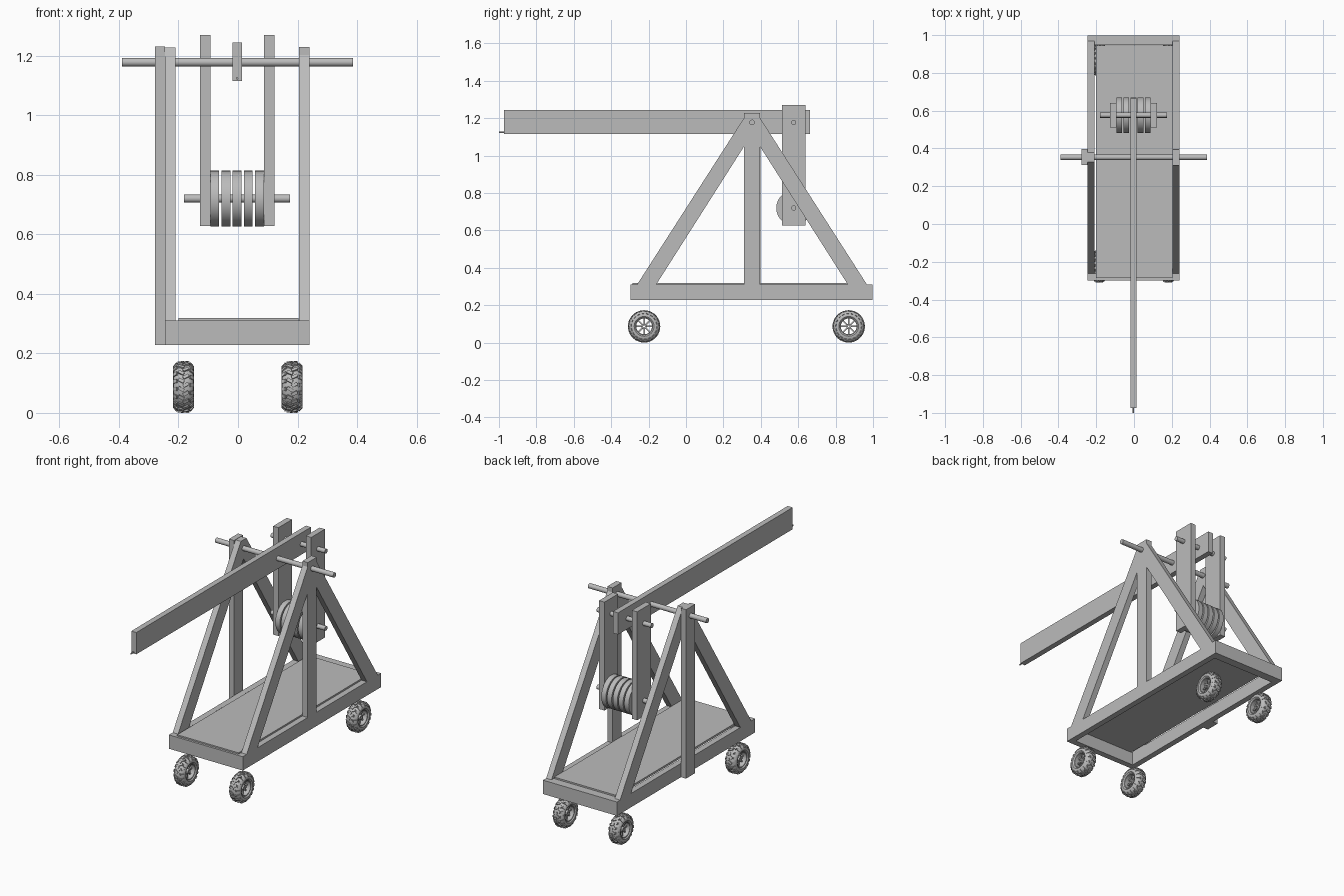
import bpy, bmesh, math
from mathutils import Matrix, Vector

cube = bpy.data.objects.get("Cube")
if cube:
    bpy.data.objects.remove(cube, do_unlink=True)

grey = bpy.data.materials.new("plain grey")
grey.use_nodes = True
grey.diffuse_color = (0.5, 0.5, 0.5, 1)
grey.node_tree.nodes["Principled BSDF"].inputs["Base Color"].default_value = (0.5, 0.5, 0.5, 1)


def finish(name, bm, smooth=False):
    bmesh.ops.recalc_face_normals(bm, faces=bm.faces[:])
    mesh = bpy.data.meshes.new(name)
    bm.to_mesh(mesh)
    bm.free()
    mesh.materials.append(grey)
    obj = bpy.data.objects.new(name, mesh)
    bpy.context.collection.objects.link(obj)
    if smooth:
        bpy.ops.object.select_all(action='DESELECT')
        obj.select_set(True)
        bpy.context.view_layer.objects.active = obj
        bpy.ops.object.shade_smooth_by_angle(angle=math.radians(35))
    return obj


def add_box(bm, size, matrix):
    bmesh.ops.create_cube(bm, size=1, matrix=matrix @ Matrix.Diagonal((*size, 1)))


def box(name, x, y, z):
    bm = bmesh.new()
    lo, hi = Vector((x[0], y[0], z[0])), Vector((x[1], y[1], z[1]))
    add_box(bm, hi - lo, Matrix.Translation((lo + hi) / 2))
    return finish(name, bm)


def rod(name, x, y, z, radius, axis='X', sides=32):
    # round bar between two coordinates along the axis
    bm = bmesh.new()
    turn = Matrix.Rotation(math.pi / 2, 4, 'Y' if axis == 'X' else 'X')
    mid = Vector((sum(x) / 2, sum(y) / 2, sum(z) / 2))
    length = x[1] - x[0] if axis == 'X' else y[1] - y[0]
    bmesh.ops.create_cone(bm, cap_ends=True, segments=sides, radius1=radius, radius2=radius,
                          depth=length, matrix=Matrix.Translation(mid) @ turn)
    return finish(name, bm, True)


def prism(name, x, outline):
    # side outline in (y, z), extruded across x
    bm = bmesh.new()
    face = bm.faces.new([bm.verts.new((x[0], y, z)) for y, z in outline])
    out = bmesh.ops.extrude_face_region(bm, geom=[face])
    verts = [v for v in out["geom"] if isinstance(v, bmesh.types.BMVert)]
    bmesh.ops.translate(bm, verts=verts, vec=(x[1] - x[0], 0, 0))
    return finish(name, bm)


# base frame and deck
RIGHT, LEFT = (-0.245, -0.21), (0.205, 0.24)
BASE = (0.228, 0.31)
box("front_beam", (-0.245, 0.24), (-0.298, -0.262), BASE)
box("back_beam", (-0.245, 0.24), (0.947, 0.998), BASE)
box("deck", (-0.2, 0.203), (-0.285, 0.945), (0.305, 0.318))

# side frames: rail and two sloping legs meeting at the axle
MID = 0.353
for side, x in (("right", RIGHT), ("left", LEFT)):
    box(side + "_rail", x, (-0.262, 0.947), BASE)
    for end, s in (("front", -1), ("back", 1)):
        leg = [(0.615, 0.31), (0.513, 0.31), (0.042, 1.05), (0, 1.115), (0, 1.228),
               (0.026, 1.228), (0.042, 1.203)]
        prism(f"{side}_{end}_leg", x, [(MID + s * y, z) for y, z in leg])

# upright posts, one fixed on the outside of its frame
box("right_post", (-0.278, -0.245), (0.312, 0.397), (0.228, 1.23))
box("left_post", LEFT, (0.311, 0.395), (0.228, 1.229))

# throwing arm with its pivot and release pin
box("arm", (-0.019, 0.014), (-0.973, 0.664), (1.115, 1.244))
rod("release_pin", (-0.003, -0.003), (-1.0, -0.96), (1.124, 1.124), 0.004, 'Y', 12)
rod("main_axle", (-0.389, 0.387), (MID, MID), (1.178, 1.178), 0.0145)

# hanging counterweight
HANG = 0.576
for side, x in (("right", (-0.128, -0.093)), ("left", (0.087, 0.122))):
    box(side + "_hanger", x, (0.512, 0.64), (0.627, 1.27))
for name, z in (("upper_hanger_axle", 1.178), ("lower_hanger_axle", 0.72)):
    rod(name, (-0.181, 0.175), (HANG, HANG), (z, z), 0.0135)
for i in range(5):
    x = -0.003 + (i - 2) * 0.0375
    rod(f"weight_disc_{i + 1}", (x - 0.015, x + 0.015), (HANG, HANG), (0.72, 0.72), 0.0935, sides=48)


# wheels: turned tyre, tread lugs, spoked rim
def lathe(bm, profile, steps, matrix):
    rings = []
    for i in range(steps):
        turn = matrix @ Matrix.Rotation(math.tau * i / steps, 4, 'X')
        rings.append([bm.verts.new(turn @ Vector((x, 0, r))) for x, r in profile])
    for i, ring in enumerate(rings):
        following = rings[(i + 1) % steps]
        for j in range(len(profile)):
            k = (j + 1) % len(profile)
            bm.faces.new((ring[j], ring[k], following[k], following[j]))


def wheel(name, x, y):
    bm = bmesh.new()
    place = Matrix.Translation((x, y, 0.087))
    half = [(0.028, 0.046), (0.034, 0.053), (0.034, 0.063), (0.029, 0.073), (0.02, 0.079), (0.008, 0.0815)]
    lathe(bm, half + [(-px, r) for px, r in reversed(half)], 40, place)
    rim = [(0.028, 0.049), (0.028, 0.042), (-0.028, 0.042), (-0.028, 0.049)]
    lathe(bm, rim, 40, place)
    hub = [(0.02, 0.014), (0.02, 0.005), (-0.02, 0.005), (-0.02, 0.014)]
    lathe(bm, hub, 24, place)
    for i in range(8):
        spin = place @ Matrix.Rotation(math.tau * i / 8, 4, 'X')
        add_box(bm, (0.018, 0.008, 0.034), spin @ Matrix.Translation((0, 0, 0.028)))
    lugs = 18
    for i in range(lugs):
        for s in (-1, 1):
            spin = place @ Matrix.Rotation(math.tau * (i + 0.25 * s) / lugs, 4, 'X')
            skew = Matrix.Rotation(s * 0.5, 4, 'Z')
            add_box(bm, (0.021, 0.011, 0.01), spin @ Matrix.Translation((s * 0.008, 0, 0.0813)) @ skew)
            tilt = Matrix.Rotation(s * 0.85, 4, 'Y')
            add_box(bm, (0.017, 0.013, 0.008), spin @ Matrix.Translation((s * 0.0265, 0, 0.0735)) @ tilt)
    finish(name, bm, True)


for end, y in (("front", -0.224), ("back", 0.87)):
    for side, x in (("right", -0.183), ("left", 0.182)):
        wheel(f"{end}_{side}_wheel", x, y)
